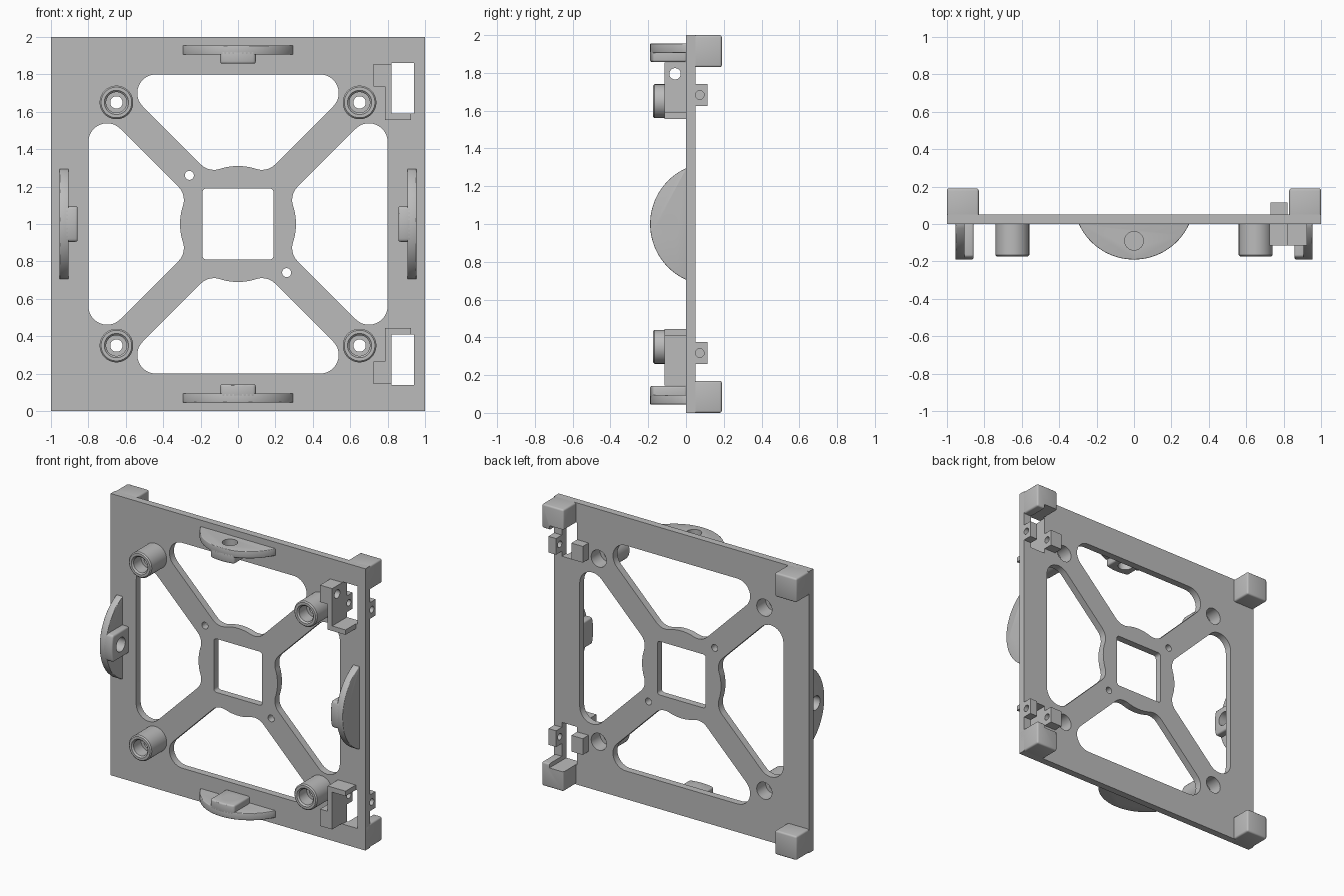
import bpy, bmesh
from math import sin, cos, radians, sqrt, atan2, degrees, pi
from mathutils import Matrix, Vector

if "Cube" in bpy.data.objects:
    bpy.data.objects.remove(bpy.data.objects["Cube"], do_unlink=True)

grey = bpy.data.materials.new("plain grey")
grey.use_nodes = True
grey.diffuse_color = (0.5, 0.5, 0.5, 1)
grey.node_tree.nodes["Principled BSDF"].inputs["Base Color"].default_value = (0.5, 0.5, 0.5, 1)

LIFT = Matrix.Translation((0, 0, 1))          # parts are drawn around the frame centre
FRONT = Matrix.Rotation(pi / 2, 4, 'X')       # drawing (u, v, w) -> (x = u, z = v, y = -w)
PARTS = []


def add_object(name, bm, matrix=Matrix()):
    bm.transform(LIFT @ matrix)
    bmesh.ops.recalc_face_normals(bm, faces=bm.faces)
    mesh = bpy.data.meshes.new(name)
    bm.to_mesh(mesh)
    bm.free()
    mesh.materials.append(grey)
    ob = bpy.data.objects.new(name, mesh)
    bpy.context.collection.objects.link(ob)
    PARTS.append(ob)
    return ob


def prism(name, pts, w0, w1, matrix=Matrix()):
    bm = bmesh.new()
    face = bm.faces.new([bm.verts.new((u, v, w0)) for u, v in pts])
    top = bmesh.ops.extrude_face_region(bm, geom=[face])["geom"]
    for v in top:
        if isinstance(v, bmesh.types.BMVert):
            v.co.z = w1
    return add_object(name, bm, matrix)


def rect(u0, u1, v0, v1):
    return [(u0, v0), (u1, v0), (u1, v1), (u0, v1)]


def box(name, x, y, z):
    return prism(name, rect(*x, *y), *z)


def rod(center, radius, length, axis, matrix=Matrix()):
    bm = bmesh.new()
    bmesh.ops.create_cone(bm, cap_ends=True, segments=32, radius1=radius, radius2=radius, depth=length)
    turn = Vector((0, 0, 1)).rotation_difference(Vector(axis)).to_matrix().to_4x4()
    return add_object("cutter", bm, matrix @ Matrix.Translation(center) @ turn)


def bake(ob):
    mesh = bpy.data.meshes.new_from_object(ob.evaluated_get(bpy.context.evaluated_depsgraph_get()))
    ob.modifiers.clear()
    ob.data = mesh


def bevel(ob, width):
    mod = ob.modifiers.new("bevel", 'BEVEL')
    mod.width, mod.segments, mod.limit_method = width, 3, 'ANGLE'
    bake(ob)


def cut(obs, cutter):
    for ob in obs:
        mod = ob.modifiers.new("cut", 'BOOLEAN')
        mod.operation, mod.solver, mod.object = 'DIFFERENCE', 'EXACT', cutter
        bake(ob)
    PARTS.remove(cutter)
    bpy.data.objects.remove(cutter, do_unlink=True)


def arc(cx, cy, r, a0, a1, n=12):
    angles = [radians(a0 + (a1 - a0) * i / n) for i in range(n + 1)]
    return [(cx + r * cos(a), cy + r * sin(a)) for a in angles]


def circle(cx, cy, r):
    return arc(cx, cy, r, 0, 360, 32)[:-1]


def rounded_square(h, r):
    c = h - r
    return [p for k, (x, y) in enumerate([(c, c), (-c, c), (-c, -c), (c, -c)])
            for p in arc(x, y, r, 90 * k, 90 * k + 90, 4)]


# Window outline: rounded outer corners, straight arm sides, fillets onto the hub
RAD, HUB, ARM, INNER = 0.1, 0.31, 0.12, 0.8
shift = ARM + RAD * sqrt(2)
corner = (shift + RAD - INNER, INNER - RAD)
fx = (sqrt(2 * (HUB + RAD) ** 2 - shift ** 2) - shift) / 2
fillet = (-fx, fx + shift)
hub_angle = degrees(atan2(fillet[1], fillet[0]))
half = (arc(*corner, RAD, 90, 225) + arc(*fillet, RAD, 225, hub_angle + 180)
        + arc(0, 0, HUB, hub_angle, 90))
window = half + [(-x, y) for x, y in half[-2::-1]]

# Flat frame plate with all its openings
loops = [rect(-1, 1, -1, 1), rounded_square(0.19, 0.02),
         circle(-0.26, 0.26, 0.024), circle(0.26, -0.26, 0.024)]
for k in range(4):
    c, s = round(cos(k * pi / 2)), round(sin(k * pi / 2))
    loops.append([(c * x - s * y, s * x + c * y) for x, y in window])
for s in (1, -1):
    loops.append(rect(0.82, 0.94, *sorted((s * 0.59, s * 0.86))))
    loops += [circle(x, s * 0.65, 0.06) for x in (0.65, -0.65)]
curve = bpy.data.curves.new("frame outline", 'CURVE')
curve.dimensions, curve.fill_mode, curve.extrude = '2D', 'BOTH', 0.025
for loop in loops:
    spline = curve.splines.new('POLY')
    spline.points.add(len(loop) - 1)
    for point, (x, y) in zip(spline.points, loop):
        point.co = (x, y, 0, 1)
    spline.use_cyclic_u = True
helper = bpy.data.objects.new("frame outline", curve)
bpy.context.collection.objects.link(helper)
bpy.context.view_layer.update()
flat = bpy.data.meshes.new_from_object(helper.evaluated_get(bpy.context.evaluated_depsgraph_get()))
bpy.data.objects.remove(helper, do_unlink=True)
bm = bmesh.new()
bm.from_mesh(flat)
bmesh.ops.remove_doubles(bm, verts=bm.verts, dist=0.0001)
add_object("frame_plate", bm, Matrix.Translation((0, 0.025, 0)) @ FRONT)

# Screw bosses: turned profile (radius, y), bored from both ends
boss = [(0.033, -0.08), (0.055, -0.08), (0.055, -0.165), (0.065, -0.175), (0.082, -0.175),
        (0.09, -0.167), (0.09, 0), (0.06, 0), (0.06, -0.05), (0.033, -0.05)]
for x in (0.65, -0.65):
    for z in (0.65, -0.65):
        bm = bmesh.new()
        verts = [bm.verts.new((r, y, 0)) for r, y in boss]
        edges = [bm.edges.new((verts[i - 1], verts[i])) for i in range(len(verts))]
        bmesh.ops.spin(bm, geom=verts + edges, axis=(0, 1, 0), cent=(0, 0, 0),
                       angle=2 * pi, steps=40, use_duplicate=False)
        bmesh.ops.remove_doubles(bm, verts=bm.verts, dist=0.0001)
        add_object("screw_boss", bm, Matrix.Translation((x, 0, z)))

# Rounded mounting tabs on the four sides, each with a thicker middle and a hole
TAB_R = 0.324
cy = TAB_R - 0.19


def tab_outline(w, n):
    a = degrees(atan2(sqrt(TAB_R ** 2 - w ** 2), w))
    base = 0.004
    return [(-w, base)] + arc(0, cy, TAB_R, 180 + a, 360 - a, n) + [(w, base)]


for k, side in enumerate(("top", "left", "bottom", "right")):
    turn = Matrix.Rotation(k * pi / 2, 4, 'Y')
    bar = prism(side + "_tab", tab_outline(0.294, 32), 0.905, 0.955, turn)
    pad = prism(side + "_tab_pad", tab_outline(0.095, 10), 0.857, 0.93, turn)
    bevel(bar, 0.012)
    bevel(pad, 0.012)
    cut([bar, pad], rod((0, -0.09, 0.9), 0.05, 0.4, (0, 0, 1), turn))

# Corner feet on the back; those beside the slots are notched by them
for x in (1, -1):
    for z in (1, -1):
        foot = box("corner_foot", sorted((x * 0.83, x)), (0.001, 0.19), sorted((z * 0.83, z)))
        bevel(foot, 0.012)
        if x > 0:
            cut([foot], box("cutter", (0.8, 0.94), (-0.1, 0.3), sorted((z * 0.6, z * 0.86))))

# Hinge brackets in front of each slot and pin lugs behind it
bracket = [(0.725, 0.855), (0.82, 0.855), (0.82, 0.59), (0.925, 0.59),
           (0.925, 0.555), (0.785, 0.555), (0.785, 0.735), (0.725, 0.735)]
for z, level in ((1, "upper"), (-1, "lower")):
    ob = prism(level + "_bracket", [(u, z * v) for u, v in bracket], -0.002, 0.115, FRONT)
    cut([ob], rod((0.8, -0.058, z * 0.795), 0.03, 0.4, (1, 0, 0)))
    span = sorted((z * 0.625, z * 0.74))
    inner = box(level + "_inner_lug", (0.73, 0.82), (0.048, 0.115), span)
    outer = box(level + "_outer_lug", (0.94, 1), (0.048, 0.115), span)
    cut([inner, outer], rod((0.93, 0.073, z * 0.683), 0.023, 0.3, (1, 0, 0)))

# Smooth round surfaces, keep edges sharp
bpy.ops.object.select_all(action='DESELECT')
for ob in PARTS:
    ob.select_set(True)
bpy.context.view_layer.objects.active = PARTS[0]
bpy.ops.object.shade_smooth_by_angle(angle=radians(30))
